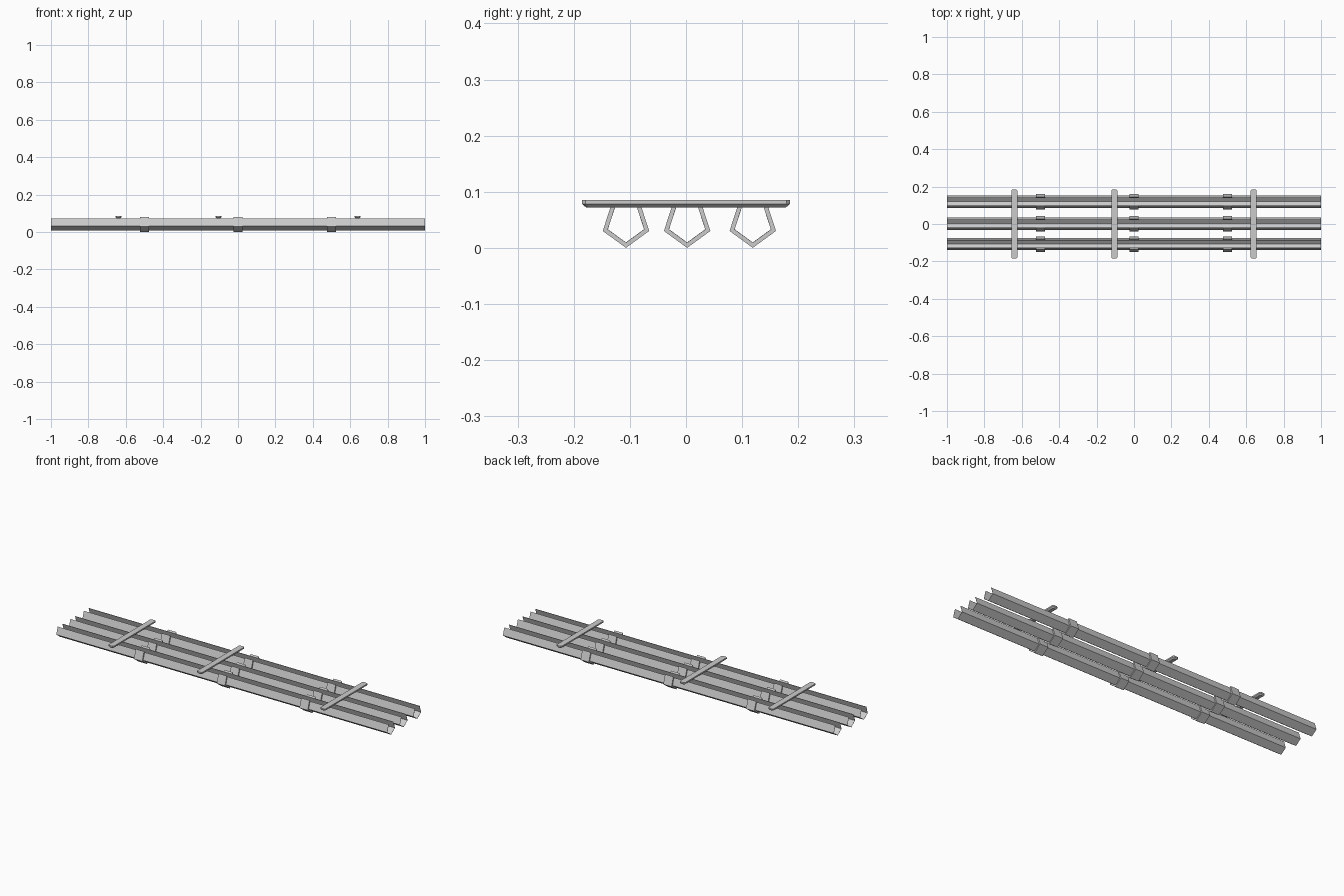
import bpy, math

if "Cube" in bpy.data.objects:
    bpy.data.objects.remove(bpy.data.objects["Cube"])

ZC = 0.0435          # height of the gutter axis
COLLAR_R = 0.0435    # outer radius of joint collars
GUTTER_R = 0.035     # outer radius of gutters


def make_object(name, verts, faces):
    mesh = bpy.data.meshes.new(name)
    mesh.from_pydata(verts, [], faces)
    mesh.update()
    obj = bpy.data.objects.new(name, mesh)
    bpy.context.collection.objects.link(obj)
    return obj


def arc(r, y):
    # pentagon with a corner at the bottom, open along the flat top
    pts = []
    for deg in (126, 198, 270, 342, 414):
        a = math.radians(deg)
        pts.append((y + r * math.cos(a), ZC + r * math.sin(a)))
    return pts


def channel(name, x0, x1, y, r_out, r_in):
    # open-topped trough with solid walls
    ring = arc(r_out, y) + arc(r_in, y)[::-1]
    n = len(ring)
    verts = [(x0, *p) for p in ring] + [(x1, *p) for p in ring]
    faces = [(i, i + n, (i + 1) % n + n, (i + 1) % n) for i in range(n)]
    for i in range(4):
        q = (i, i + 1, n - 2 - i, n - 1 - i)
        faces.append(q)
        faces.append(tuple(v + n for v in reversed(q)))
    return make_object(name, verts, faces)


def crossbar(name, x):
    # flat bar with clipped corners and a chamfered underside
    levels = [(0.009, 0.178, 0.004, 0.072), (0.016, 0.185, 0.006, 0.078),
              (0.016, 0.185, 0.006, 0.0855)]
    verts, faces = [], []
    for hx, hy, c, z in levels:
        for px, py in ((hx, -hy + c), (hx, hy - c), (hx - c, hy), (c - hx, hy),
                       (-hx, hy - c), (-hx, c - hy), (c - hx, -hy), (hx - c, -hy)):
            verts.append((x + px, py, z))
    for l in (0, 8):
        for i in range(8):
            j = (i + 1) % 8
            faces.append((l + i, l + j, l + 8 + j, l + 8 + i))
    faces.append(tuple(range(7, -1, -1)))
    faces.append(tuple(range(16, 24)))
    return make_object(name, verts, faces)


# gutters with their joint collars
for n, y in enumerate((-0.107, 0.002, 0.119), 1):
    channel(f"gutter_{n}", -1, 1, y, GUTTER_R, GUTTER_R - 0.0012)
    for k, x in enumerate((-0.5, 0.0, 0.5), 1):
        channel(f"collar_{n}_{k}", x - 0.025, x + 0.025, y, COLLAR_R, GUTTER_R - 0.0008)

# crossbars tying the gutters together
for k, x in enumerate((-0.64, -0.105, 0.64), 1):
    crossbar(f"crossbar_{k}", x)
